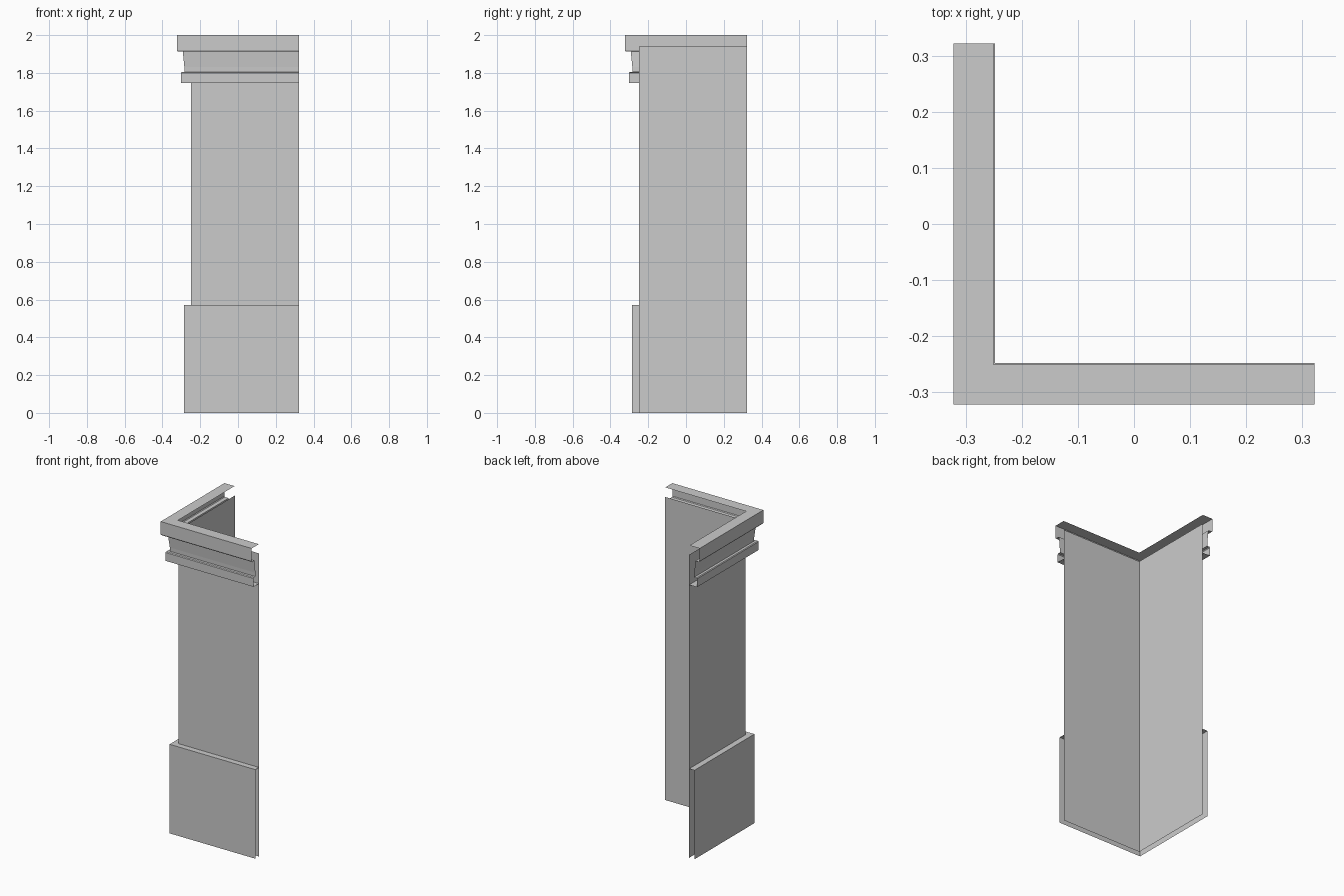
import bpy
import bmesh

cube = bpy.data.objects.get("Cube")
if cube:
    bpy.data.objects.remove(cube, do_unlink=True)

END = 0.322    # where both wings of the corner stop
WALL = 0.248   # distance of the wall sheet from the centre

stone = bpy.data.materials.new("plain_grey")
stone.use_nodes = True
GREY = (0.6, 0.6, 0.6, 1.0)
stone.diffuse_color = GREY
stone.node_tree.nodes["Principled BSDF"].inputs["Base Color"].default_value = GREY


def corner_sweep(name, profile):
    """Sweep an open (outward distance, height) profile round the mitred corner."""
    bm = bmesh.new()
    rows = []
    for d, z in profile:
        path = [(END, -d, z), (-d, -d, z), (-d, END, z)]
        rows.append([bm.verts.new(p) for p in path])
    for low, high in zip(rows, rows[1:]):
        for i in range(2):
            bm.faces.new((low[i], high[i], high[i + 1], low[i + 1]))
    mesh = bpy.data.meshes.new(name)
    bm.to_mesh(mesh)
    bm.free()
    mesh.materials.append(stone)
    obj = bpy.data.objects.new(name, mesh)
    bpy.context.collection.objects.link(obj)
    return obj


# Flat wall sheet, stopping short of the cap
corner_sweep("wall", [(WALL, 0), (WALL, 0.57), (WALL, 1.94)])

# Projecting plinth, open underneath, with a ledge back to the wall
corner_sweep("plinth", [(0.285, 0), (0.285, 0.57), (WALL, 0.57)])

# Lower band, sloping frieze and overhanging cap
corner_sweep("cornice", [
    (WALL, 1.747), (0.303, 1.747), (0.303, 1.80), (0.299, 1.805),
    (0.283, 1.805), (0.284, 1.83), (0.292, 1.912),
    (0.318, 1.912), (0.322, 1.917), (0.322, 2.0), (0.25, 2.0),
])
